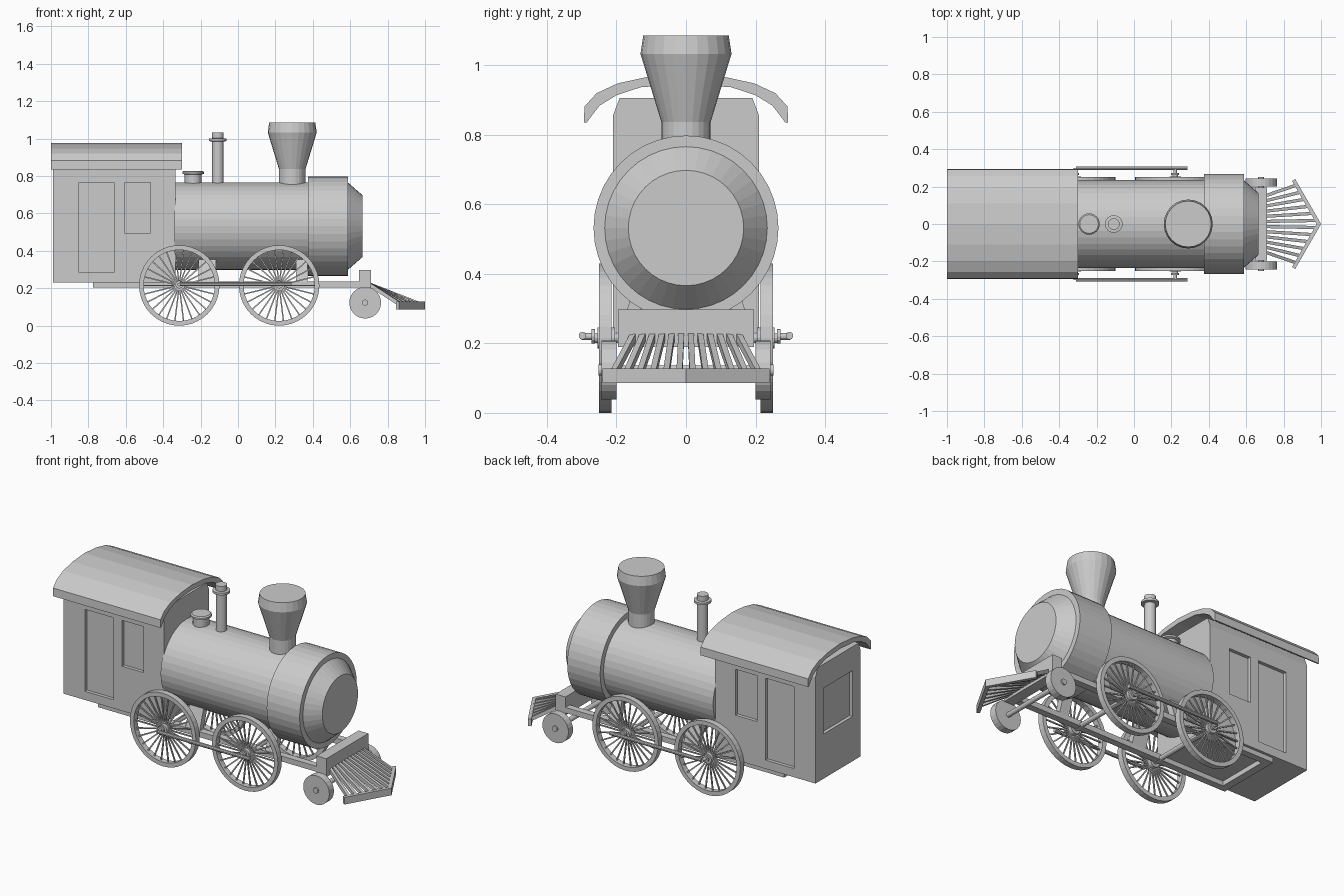
import bpy, bmesh, math
from mathutils import Vector, Matrix

if "Cube" in bpy.data.objects:
    bpy.data.objects.remove(bpy.data.objects["Cube"])

grey = bpy.data.materials.new("plain grey")
grey.diffuse_color = (0.6, 0.6, 0.6, 1)
grey.use_nodes = True
grey.node_tree.nodes["Principled BSDF"].inputs["Base Color"].default_value = grey.diffuse_color

ALONG = {'X': Matrix.Rotation(math.pi / 2, 4, 'Y'),
         'Y': Matrix.Rotation(-math.pi / 2, 4, 'X'),
         'Z': Matrix.Identity(4)}


def finish(bm, name, mirror=False):
    """Turn a bmesh into an object, optionally mirrored to the other side."""
    bmesh.ops.remove_doubles(bm, verts=bm.verts, dist=1e-5)
    bmesh.ops.recalc_face_normals(bm, faces=bm.faces)
    me = bpy.data.meshes.new(name)
    bm.to_mesh(me)
    bm.free()
    me.materials.append(grey)
    ob = bpy.data.objects.new(name, me)
    bpy.context.collection.objects.link(ob)
    if mirror:
        m = ob.modifiers.new("other side", 'MIRROR')
        m.use_axis = (False, True, False)
    return ob


def lathe(bm, profile, centre, axis='Z', n=32, closed=False):
    """Revolve (radius, height) points round an axis; r = 0 ends close it."""
    mat = Matrix.Translation(centre) @ ALONG[axis]
    rings = []
    for r, h in profile:
        if r == 0:
            rings.append([bm.verts.new(mat @ Vector((0, 0, h)))] * n)
        else:
            rings.append([bm.verts.new(mat @ Vector((
                r * math.cos(2 * math.pi * i / n), r * math.sin(2 * math.pi * i / n), h)))
                for i in range(n)])
    pairs = list(zip(rings, rings[1:]))
    if closed:
        pairs.append((rings[-1], rings[0]))
    for a, b in pairs:
        if a[0] is a[1] or b[0] is b[1]:          # flat end cap
            bm.faces.new(b if a[0] is a[1] else a)
            continue
        for i in range(n):
            j = (i + 1) % n
            bm.faces.new((a[i], a[j], b[j], b[i]))
    for v in [v for v in bm.verts if not v.link_faces]:
        bm.verts.remove(v)


def box(bm, x0, x1, y0, y1, z0, z1):
    mat = Matrix.Translation(((x0 + x1) / 2, (y0 + y1) / 2, (z0 + z1) / 2)) \
        @ Matrix.Diagonal((x1 - x0, y1 - y0, z1 - z0, 1))
    bmesh.ops.create_cube(bm, size=1, matrix=mat)


def bar(bm, p, q, w, h):
    """Square bar between two points."""
    p, q = Vector(p), Vector(q)
    d = q - p
    mat = Matrix.Translation((p + q) / 2) @ d.to_track_quat('X', 'Z').to_matrix().to_4x4() \
        @ Matrix.Diagonal((d.length, w, h, 1))
    bmesh.ops.create_cube(bm, size=1, matrix=mat)


def prism(bm, pts, offset):
    face = bm.faces.new([bm.verts.new(p) for p in pts])
    new = bmesh.ops.extrude_face_region(bm, geom=[face], use_keep_orig=True)["geom"]
    bmesh.ops.translate(bm, vec=offset, verts=[g for g in new if isinstance(g, bmesh.types.BMVert)])


def turned(name, profile, centre, axis='Z', n=32, mirror=False):
    bm = bmesh.new()
    lathe(bm, profile, centre, axis, n)
    return finish(bm, name, mirror)


# boiler and smokebox
turned("boiler", [(0, -.34), (.234, -.34), (.234, .38), (0, .38)], (0, 0, .532), 'X', 40)
turned("smokebox", [(0, .373), (.266, .373), (.266, .587), (.234, .587), (.166, .665), (0, .665)],
       (0, 0, .532), 'X', 40)

# chimney, dome and whistle pipe
turned("chimney", [(0, .74), (.071, .74), (.071, .837), (.131, 1.033), (.123, 1.086), (0, 1.086)],
       (.29, 0, 0), 'Z', 24)
turned("dome", [(0, .74), (.045, .74), (.045, .808), (.057, .812), (.057, .822), (.05, .828), (0, .828)],
       (-.24, 0, 0), 'Z', 24)
turned("whistle_pipe", [(0, .74), (.03, .74), (.03, .984), (.047, .987), (.047, 1.0),
                        (.031, 1.002), (.031, 1.032), (0, 1.032)], (-.108, 0, 0), 'Z', 24)

# cab with recessed door and windows
bm = bmesh.new()
prism(bm, [(-.99, y, z) for y, z in ((-.21, .232), (.21, .232), (.21, .856), (.191, .906),
                                     (-.191, .906), (-.21, .856))], (.655, 0, 0))
cab = finish(bm, "cab")
bm = bmesh.new()
for s in (-1, 1):
    lo, hi = sorted((s * .19, s * .25))
    box(bm, -.85, -.664, lo, hi, .283, .765)
    box(bm, -.608, -.469, lo, hi, .495, .765)
box(bm, -1.05, -.97, -.135, .135, .495, .765)
cutter = finish(bm, "cab_opening_cutter")
cutter.hide_render = True
cutter.hide_viewport = True
cut = cab.modifiers.new("openings", 'BOOLEAN')
cut.object = cutter
cut.solver = 'EXACT'

# curved cab roof
outer = [(.294, .835), (.292, .882), (.257, .92), (.197, .948), (.11, .967), (0, .976)]
inner = [(.286, .835), (.249, .884), (.2, .914), (.13, .937), (0, .946)]
bm = bmesh.new()
outline = [(-y, z) for y, z in outer] + outer[-2::-1] + inner + [(-y, z) for y, z in inner[-2::-1]]
prism(bm, [(-1, y, z) for y, z in outline], (.7, 0, 0))
finish(bm, "cab_roof")

# frame rails, cross bar, boiler supports
bm = bmesh.new()
box(bm, -.775, .67, .155, .195, .204, .236)
finish(bm, "frame_rail", True)
bm = bmesh.new()
box(bm, -.775, -.73, -.155, .155, .204, .236)
finish(bm, "rear_cross_bar")
bm = bmesh.new()
for x0, x1 in ((-.21, -.118), (.31, .372)):
    prism(bm, [(x0, y, z) for y, z in ((.155, .23), (.19, .23), (.15, .36), (.11, .36))], (x1 - x0, 0, 0))
finish(bm, "boiler_support", True)

# driving wheels
for x, name in ((-.314, "rear_driving_wheel"), (.22, "front_driving_wheel")):
    bm = bmesh.new()
    c = Vector((x, 0, .215))
    lathe(bm, [(.19, .215), (.215, .215), (.215, .25), (.19, .25)], c, 'Y', 40, closed=True)
    lathe(bm, [(0, .205), (.03, .205), (.03, .255), (0, .255)], c, 'Y', 16)
    for i in range(26):
        a = 2 * math.pi * i / 26
        d = Vector((math.cos(a), 0, math.sin(a)))
        bar(bm, c + d * .02 + Vector((0, .232, 0)), c + d * .195 + Vector((0, .232, 0)), .007, .007)
    finish(bm, name, True)
    turned(name.replace("wheel", "axle"), [(0, -.272), (.014, -.272), (.014, .272), (0, .272)], c, 'Y', 12)
    turned(name.replace("wheel", "crank_pin"), [(0, .262), (.021, .262), (.021, .272), (.01, .272),
                                                (.01, .3), (0, .3)], c + Vector((0, 0, .005)), 'Y', 12, True)

# coupling rods
turned("coupling_rod", [(0, -.31), (.011, -.31), (.011, .285), (0, .285)], (0, .298, .222), 'X', 10, True)

# small leading wheels
turned("leading_wheel", [(0, .2), (.085, .2), (.085, .243), (.016, .243), (.016, .252), (0, .252)],
       (.68, 0, .123), 'Y', 24, True)
turned("leading_axle", [(0, -.21), (.014, -.21), (.014, .21), (0, .21)], (.68, 0, .123), 'Y', 12)

# front beam
bm = bmesh.new()
box(bm, .648, .712, -.195, .195, .19, .298)
finish(bm, "front_beam")

# track clearing grille
bm = bmesh.new()
prism(bm, [(1, 0, .086), (.862, .24, .086), (.845, .23, .086), (.977, 0, .086)], (0, 0, .042))
finish(bm, "grille_edge", True)
bm = bmesh.new()
for i in range(12):
    y = -.15 + .3 * i / 11
    yb = y * 1.38
    bar(bm, (.7, y, .222), (.985 - .575 * abs(yb), yb, .115), .017, .02)
finish(bm, "grille_bars")
